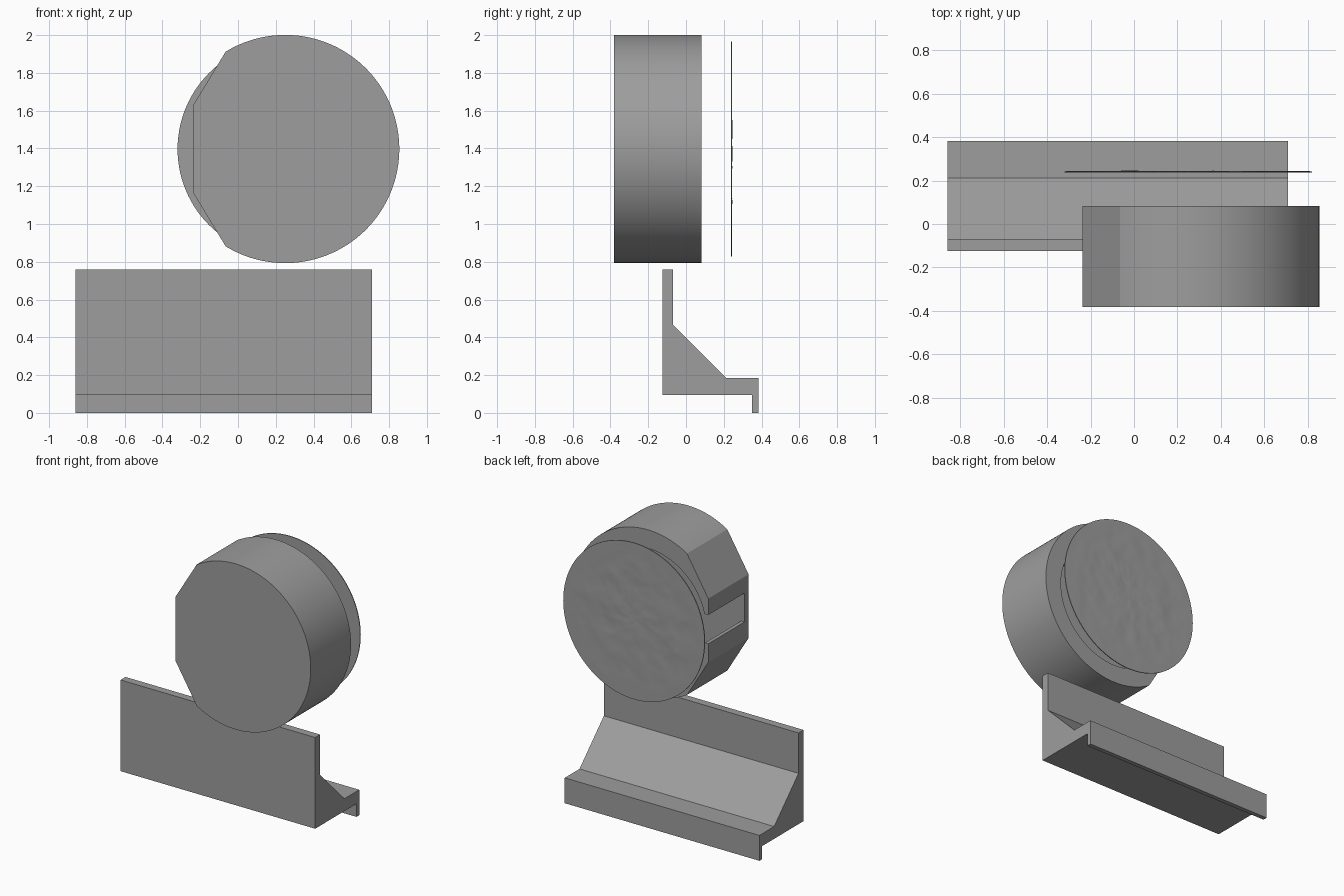
import bpy, bmesh, math
from mathutils import Vector, noise

if "Cube" in bpy.data.objects:
    bpy.data.objects.remove(bpy.data.objects["Cube"])

grey = bpy.data.materials.new("plain_grey")
grey.diffuse_color = (0.34, 0.34, 0.34, 1)
grey.use_nodes = True
grey.node_tree.nodes["Principled BSDF"].inputs["Base Color"].default_value = grey.diffuse_color
CX, CZ = 0.25, 1.397          # shared axis of case and disc


def finish(bm, name):
    bmesh.ops.recalc_face_normals(bm, faces=bm.faces)
    mesh = bpy.data.meshes.new(name)
    bm.to_mesh(mesh)
    bm.free()
    mesh.materials.append(grey)
    obj = bpy.data.objects.new(name, mesh)
    bpy.context.collection.objects.link(obj)
    return obj


def prism(name, points, offset):
    """Extrude a closed outline of 3D points along offset."""
    bm = bmesh.new()
    face = bm.faces.new([bm.verts.new(p) for p in points])
    out = bmesh.ops.extrude_face_region(bm, geom=[face])
    moved = [v for v in out["geom"] if isinstance(v, bmesh.types.BMVert)]
    bmesh.ops.translate(bm, verts=moved, vec=offset)
    return finish(bm, name)


def arc(radius, y, start, end, n):
    return [(CX + radius * math.cos(start + (end - start) * i / n), y,
             CZ + radius * math.sin(start + (end - start) * i / n)) for i in range(n + 1)]


def activate(obj):
    bpy.ops.object.select_all(action='DESELECT')
    obj.select_set(True)
    bpy.context.view_layer.objects.active = obj


def cut(obj, cutter):
    activate(obj)
    mod = obj.modifiers.new("cut", 'BOOLEAN')
    mod.operation, mod.object, mod.solver = 'DIFFERENCE', cutter, 'EXACT'
    bpy.ops.object.modifier_apply(modifier=mod.name)
    bpy.data.objects.remove(cutter)


# Stand: wall, sloped brace, shelf and drop lip in one section
section = [(-0.125, 0.095), (-0.125, 0.76), (-0.068, 0.76), (-0.068, 0.465), (0.213, 0.185),
           (0.383, 0.185), (0.383, 0), (0.35, 0), (0.35, 0.095)]
prism("stand", [(-0.86, y, z) for y, z in section], (1.57, 0, 0))

# Case: round drum with three flats on the left side
a = math.radians(121.5)
outline = arc(0.604, -0.382, -a, a, 120)
outline += [(-0.237, -0.382, 1.63), (-0.237, -0.382, 1.165)]
case = prism("case", outline, (0, 0.464, 0))

# Bore open to the back, and side slot through the flat
bore = prism("bore_cutter", arc(0.47, -0.335, 0, math.tau, 120)[:-1], (0, 0.6, 0))
cut(case, bore)
slot = prism("slot_cutter", [(-0.4, -0.335, 1.30), (0.0, -0.335, 1.30),
                             (0.0, -0.335, 1.51), (-0.4, -0.335, 1.51)], (0, 0.6, 0))
cut(case, slot)
activate(case)
bpy.ops.object.shade_smooth_by_angle(angle=math.radians(20))

# Thin relief disc floating behind the case
bm = bmesh.new()
RINGS, SEG, R = 28, 112, 0.57


def relief(x, z, r):
    n = noise.fractal(Vector((x * 6, 3.0, z * 6)), 0.8, 2.0, 4)
    return 0.243 + 0.003 * max(-1, min(1, n)) * (1 - (r / R) ** 6)


rings = []
for k in range(1, RINGS + 1):
    r = R * k / RINGS
    ring = []
    for i in range(SEG):
        t = math.tau * i / SEG
        x, z = r * math.cos(t), r * math.sin(t)
        ring.append(bm.verts.new((CX + x, relief(x, z, r), CZ + z)))
    rings.append(ring)
hub = bm.verts.new((CX, relief(0, 0, 0), CZ))
rim = [bm.verts.new((v.co.x, 0.237, v.co.z)) for v in rings[-1]]
rings.append(rim)
for i in range(SEG):
    j = (i + 1) % SEG
    bm.faces.new((hub, rings[0][i], rings[0][j]))
    for p, q in zip(rings, rings[1:]):
        bm.faces.new((p[i], q[i], q[j], p[j]))
bm.faces.new(rim)
disc = finish(bm, "relief_disc")
activate(disc)
bpy.ops.object.shade_smooth_by_angle(angle=math.radians(30))
